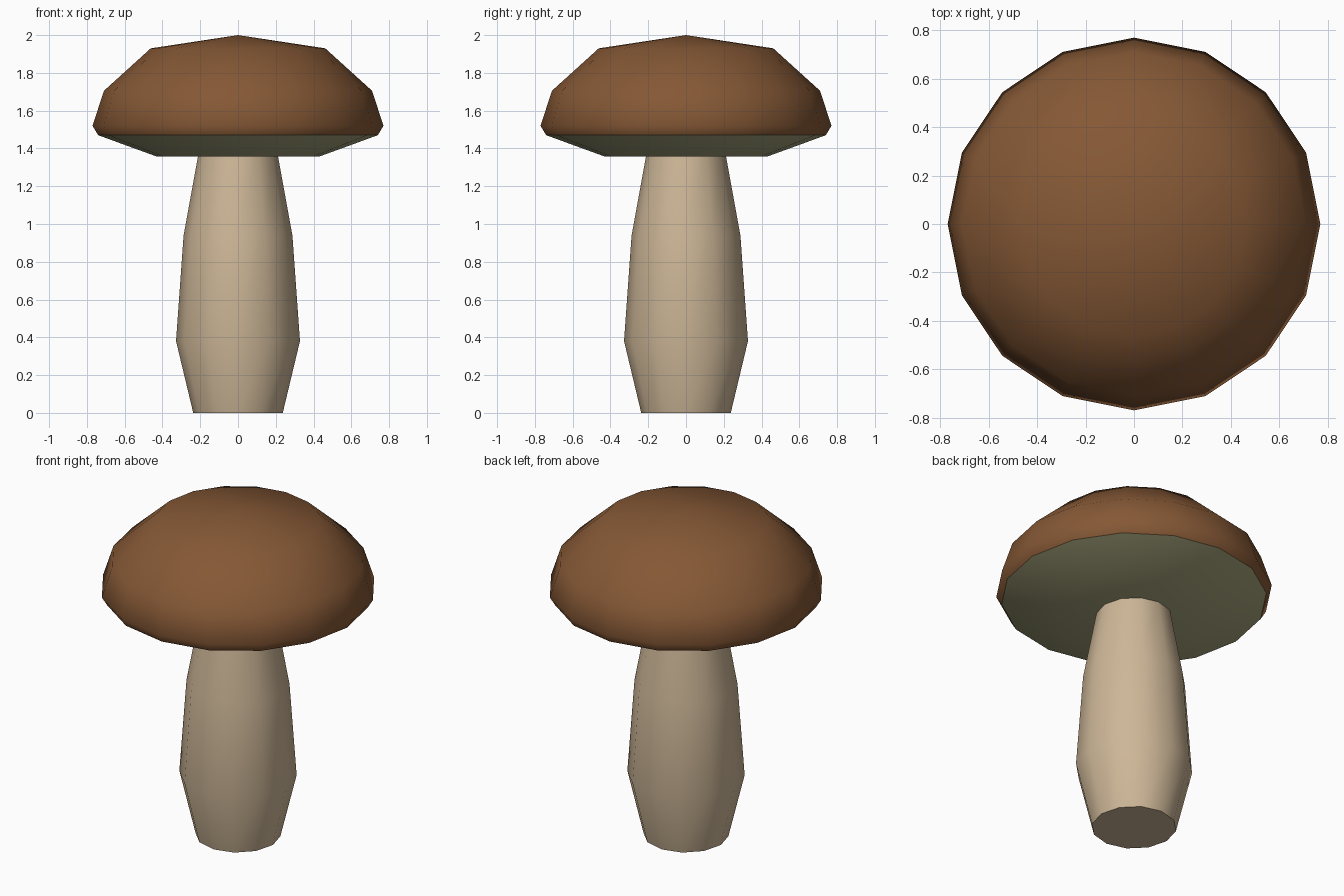
import bpy, bmesh
from math import sin, cos, pi, radians

if "Cube" in bpy.data.objects:
    bpy.data.objects.remove(bpy.data.objects["Cube"])


def material(name, rgb):
    m = bpy.data.materials.new(name)
    m.diffuse_color = (*rgb, 1)
    m.use_nodes = True
    m.node_tree.nodes["Principled BSDF"].inputs["Base Color"].default_value = m.diffuse_color
    return m


def lathe(name, profile, sides, mat, smooth_angle):
    """Revolve (radius, z) points, listed from the bottom up the outside."""
    bm = bmesh.new()
    rings = []
    for r, z in profile:
        n = sides if r > 0 else 1
        rings.append([bm.verts.new((r * cos(2 * pi * i / sides),
                                    r * sin(2 * pi * i / sides), z)) for i in range(n)])
    for a, b in zip(rings, rings[1:]):
        for i in range(sides):
            j = (i + 1) % sides
            if len(a) == 1:
                bm.faces.new((a[0], b[j], b[i]))
            elif len(b) == 1:
                bm.faces.new((a[i], a[j], b[0]))
            else:
                bm.faces.new((a[i], a[j], b[j], b[i]))
    mesh = bpy.data.meshes.new(name)
    bm.to_mesh(mesh)
    bm.free()
    mesh.materials.append(mat)
    obj = bpy.data.objects.new(name, mesh)
    bpy.context.collection.objects.link(obj)
    bpy.ops.object.select_all(action='DESELECT')
    obj.select_set(True)
    bpy.context.view_layer.objects.active = obj
    bpy.ops.object.shade_smooth_by_angle(angle=radians(smooth_angle))
    return obj


brown = material("cap_brown", (0.235, 0.098, 0.036))
olive = material("underside_olive", (0.41, 0.40, 0.22))
cream = material("stem_cream", (0.61, 0.47, 0.31))

# Stem: 12-sided, swelling low down, its top tucked into the cap
lathe("stem", [(0, 0), (0.237, 0), (0.328, 0.38), (0.288, 0.94), (0.208, 1.38), (0, 1.38)],
      12, cream, 50)

# Cap: 16-sided dome with a turned-in rim
lathe("cap", [(0.74, 1.47), (0.77, 1.52), (0.71, 1.705), (0.462, 1.93), (0, 2.0)],
      16, brown, 55)

# Spore surface under the cap
lathe("cap_underside", [(0, 1.357), (0.43, 1.357), (0.74, 1.47)], 16, olive, 55)
